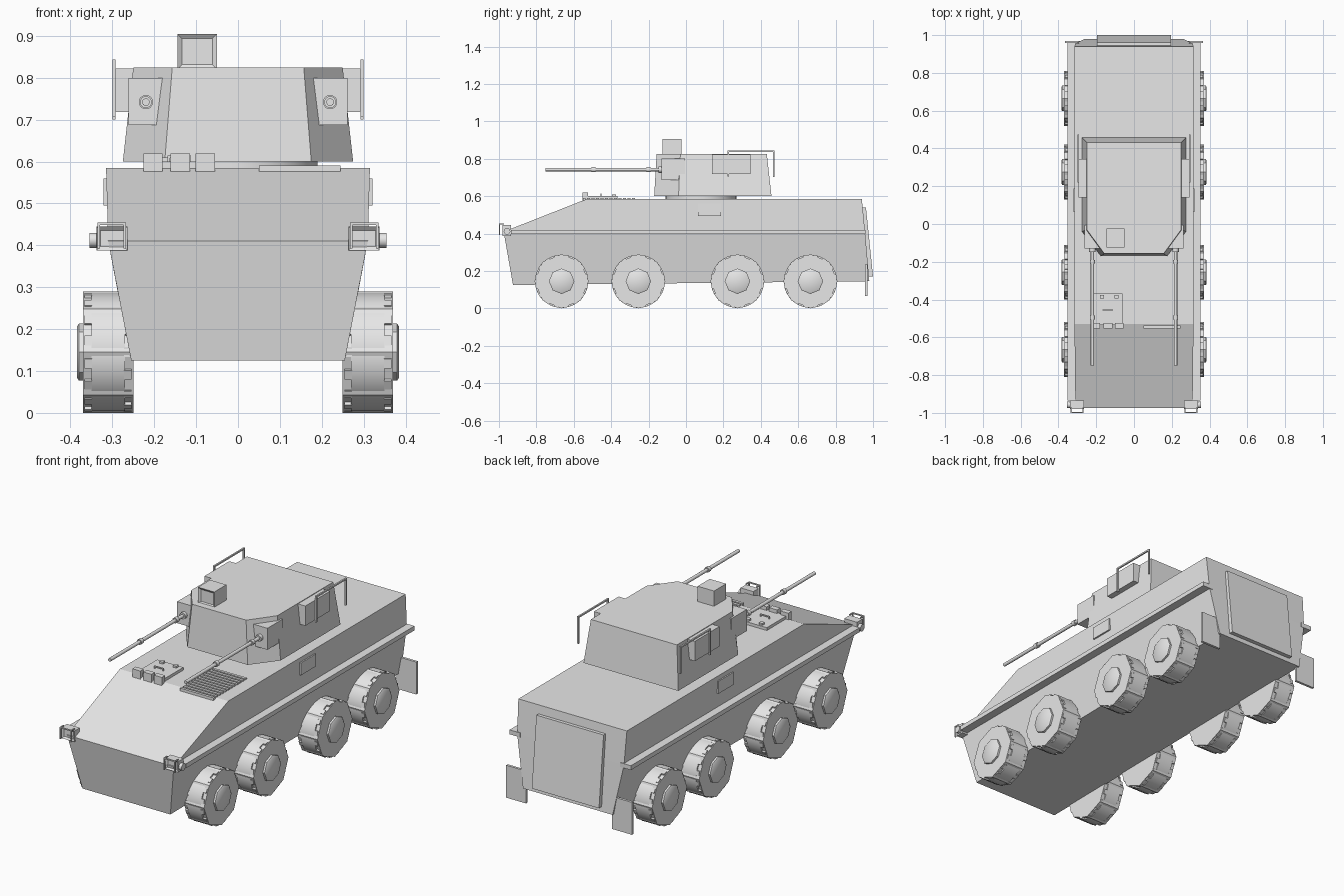
import bpy, bmesh, math
from mathutils import Matrix, Vector

old = bpy.data.objects.get("Cube")
if old:
    bpy.data.objects.remove(old, do_unlink=True)

grey = bpy.data.materials.new("plain_grey")
grey.use_nodes = True
COLOUR = (0.8, 0.8, 0.8, 1)
grey.diffuse_color = COLOUR
next(n for n in grey.node_tree.nodes if n.type == 'BSDF_PRINCIPLED').inputs["Base Color"].default_value = COLOUR

AXES = {'X': Matrix.Rotation(math.pi / 2, 4, 'Y'),
        'Y': Matrix.Rotation(-math.pi / 2, 4, 'X'),
        'Z': Matrix.Identity(4)}
SIDES = (("left", 1), ("right", -1))


def finish(name, bm, mirror=1, smooth=False):
    """Turn a bmesh into a named object, optionally flipped to the other side."""
    if mirror < 0:
        bm.transform(Matrix.Scale(-1, 4, (1, 0, 0)))
    bmesh.ops.recalc_face_normals(bm, faces=bm.faces)
    mesh = bpy.data.meshes.new(name)
    for f in bm.faces:
        f.smooth = smooth
    bm.to_mesh(mesh)
    bm.free()
    if smooth:
        mesh.set_sharp_from_angle(angle=math.radians(35))
    mesh.materials.append(grey)
    obj = bpy.data.objects.new(name, mesh)
    bpy.context.collection.objects.link(obj)
    return obj


def add_box(bm, lo, hi, turn=Matrix.Identity(4)):
    lo, hi = Vector(lo), Vector(hi)
    place = Matrix.Translation((lo + hi) / 2) @ Matrix.Diagonal((*(hi - lo), 1))
    return bmesh.ops.create_cube(bm, size=1, matrix=turn @ place)["verts"]


def add_cyl(bm, centre, r, length, axis, sides=16, r2=None):
    bmesh.ops.create_cone(bm, cap_ends=True, segments=sides, radius1=r,
                          radius2=r if r2 is None else r2, depth=length,
                          matrix=Matrix.Translation(centre) @ AXES[axis])


def box(name, lo, hi, mirror=1):
    bm = bmesh.new()
    add_box(bm, lo, hi)
    return finish(name, bm, mirror)


def loft(name, loop_a, loop_b, mirror=1):
    """Solid between two matching loops of points."""
    bm = bmesh.new()
    a, b = ([bm.verts.new(p) for p in loop] for loop in (loop_a, loop_b))
    bm.faces.new(a)
    bm.faces.new(b)
    for i in range(len(a)):
        j = (i + 1) % len(a)
        bm.faces.new((a[i], a[j], b[j], b[i]))
    return finish(name, bm, mirror)


def window_box(name, lo, hi, border, mirror=1):
    """Box with a recessed pane in its front face."""
    bm = bmesh.new()
    add_box(bm, lo, hi)
    bm.normal_update()
    front = [f for f in bm.faces if f.normal.y < -0.9]
    bmesh.ops.inset_region(bm, faces=front, thickness=border)
    bmesh.ops.translate(bm, verts=front[0].verts, vec=(0, 0.008, 0))
    return finish(name, bm, mirror)


def wire(name, points, r, mirror=1):
    """Square-section bent rod made of one bar per segment."""
    bm = bmesh.new()
    for p, q in zip(points, points[1:]):
        lo = [min(a, b) - r for a, b in zip(p, q)]
        hi = [max(a, b) + r for a, b in zip(p, q)]
        add_box(bm, lo, hi)
    return finish(name, bm, mirror)


# Hull: side outline (half width, y, z), with a crease along the nose line
outline = [(0.31, -0.975, 0.41), (0.315, -0.53, 0.585), (0.315, 0.94, 0.585),
           (0.31, 0.957, 0.41), (0.26, 0.98, 0.145), (0.255, -0.925, 0.125)]
bm = bmesh.new()
rows = [[bm.verts.new((s * x, y, z)) for x, y, z in outline] for _, s in SIDES]
for row in rows:
    bm.faces.new(row[:4])
    bm.faces.new((row[0], row[3], row[4], row[5]))
for i in range(6):
    j = (i + 1) % 6
    bm.faces.new((rows[0][i], rows[0][j], rows[1][j], rows[1][i]))
finish("hull", bm)

# Rear door, following the slope of the back
loft("rear_door",
     [(-0.195, 0.935, 0.54), (0.195, 0.935, 0.54), (0.195, 0.97, 0.17), (-0.195, 0.97, 0.17)],
     [(-0.195, 0.962, 0.54), (0.195, 0.962, 0.54), (0.195, 1.0, 0.17), (-0.195, 1.0, 0.17)])

# Wheel: eight-sided tyre, rounded tread with staggered lugs, chamfered hub
bm = bmesh.new()
add_cyl(bm, (0, 0, 0), 0.145, 0.12, 'X', 8)
add_cyl(bm, (0, 0, 0), 0.142, 0.08, 'X', 32)
for i in range(32):
    turn = Matrix.Rotation(math.tau * i / 32, 4, 'X')
    x = 0.047 if i % 2 else -0.047
    add_box(bm, (x - 0.009, -0.012, 0.128), (x + 0.009, 0.012, 0.142), turn)
add_cyl(bm, (0.064, 0, 0), 0.068, 0.012, 'X', 8)
add_cyl(bm, (0.0725, 0, 0), 0.068, 0.005, 'X', 8, 0.06)
wheel_mesh = finish("wheel", bm, 1, True)
for side, s in SIDES:
    for n, y in enumerate((-0.665, -0.255, 0.275, 0.665)):
        w = wheel_mesh if (s, n) == (1, 0) else wheel_mesh.copy()
        if w is not wheel_mesh:
            bpy.context.collection.objects.link(w)
        w.name = f"wheel_{side}_{n + 1}"
        w.location = (s * 0.31, y, 0.145)
        w.rotation_euler.z = 0 if s > 0 else math.pi

# Turret and its ring
bm = bmesh.new()
add_cyl(bm, (0, 0.08, 0.592), 0.19, 0.03, 'Z', 32)
finish("turret_ring", bm, 1, True)


def turret_loop(front_x, side_x, front, corner, back, z):
    half = [(front_x, front, z), (side_x, corner, z), (side_x, back, z)]
    return half + [(-x, y, h) for x, y, h in reversed(half)]


loft("turret", turret_loop(0.175, 0.275, -0.17, -0.04, 0.457, 0.60),
     turret_loop(0.157, 0.25, -0.157, -0.03, 0.432, 0.825))

# Roof sight
window_box("roof_sight", (-0.145, -0.125, 0.82), (-0.05, -0.025, 0.905), 0.016)

for side, s in SIDES:
    # Guns on tapered mounts
    mount = [(0.18, 0.8), (0.262, 0.8), (0.262, 0.687), (0.194, 0.687)]
    loft(f"gun_mount_{side}", [(x, -0.13, z) for x, z in mount],
         [(x, -0.005, z) for x, z in mount], s)
    bm = bmesh.new()
    add_cyl(bm, (0.22, -0.43, 0.742), 0.009, 0.64, 'Y')
    for y, r in ((-0.495, 0.014), (-0.2, 0.014), (-0.137, 0.017)):
        add_cyl(bm, (0.22, y, 0.742), r, 0.02, 'Y')
    finish(f"gun_barrel_{side}", bm, s, True)

    # Turret stowage box and bent rail
    box(f"turret_box_{side}", (0.24, 0.14, 0.718), (0.293, 0.345, 0.822), s)
    wire(f"turret_rail_{side}", [(0.296, 0.225, 0.71), (0.296, 0.225, 0.84),
                                 (0.296, 0.47, 0.84), (0.296, 0.47, 0.705)], 0.004, s)

    # Hull side rail, vision block and mudflap
    box(f"side_rail_{side}", (0.29, -0.935, 0.397), (0.352, 0.96, 0.42), s)
    box(f"side_block_{side}", (0.3, 0.063, 0.495), (0.321, 0.188, 0.56), s)
    box(f"mudflap_{side}", (0.25, 0.957, 0.065), (0.365, 0.97, 0.235), s)

    # Headlamp with side pivot and guard
    window_box(f"headlamp_{side}", (0.264, -0.98, 0.388), (0.338, -0.935, 0.445), 0.013, s)
    bm = bmesh.new()
    add_cyl(bm, (0.345, -0.957, 0.412), 0.018, 0.018, 'X', 12)
    finish(f"lamp_pivot_{side}", bm, s, True)
    wire(f"lamp_guard_{side}", [(0.27, -0.975, 0.452), (0.27, -0.997, 0.452),
                                (0.332, -0.997, 0.452), (0.332, -0.975, 0.452)], 0.003, s)
    wire(f"lamp_guard_posts_{side}", [(0.27, -0.997, 0.395), (0.27, -0.997, 0.452),
                                      (0.332, -0.997, 0.452), (0.332, -0.997, 0.395)], 0.003, s)

# Driver hatch with periscopes, hinges and handle
box("driver_hatch", (-0.212, -0.535, 0.58), (-0.06, -0.367, 0.6))
for n, x in enumerate((-0.203, -0.138, -0.078)):
    box(f"periscope_{n + 1}", (x - 0.023, -0.553, 0.575), (x + 0.023, -0.525, 0.619))
for n, x in enumerate((-0.17, -0.092)):
    box(f"hatch_hinge_{n + 1}", (x - 0.01, -0.395, 0.595), (x + 0.01, -0.375, 0.61))
wire("hatch_handle", [(-0.165, -0.455, 0.598), (-0.165, -0.455, 0.611),
                      (-0.115, -0.455, 0.611), (-0.115, -0.455, 0.598)], 0.003)

# Engine grille slats
bm = bmesh.new()
for i in range(12):
    y = -0.545 + i * 0.024
    add_box(bm, (0.05, y - 0.007, 0.575), (0.245, y + 0.007, 0.591))
finish("engine_grille", bm)
